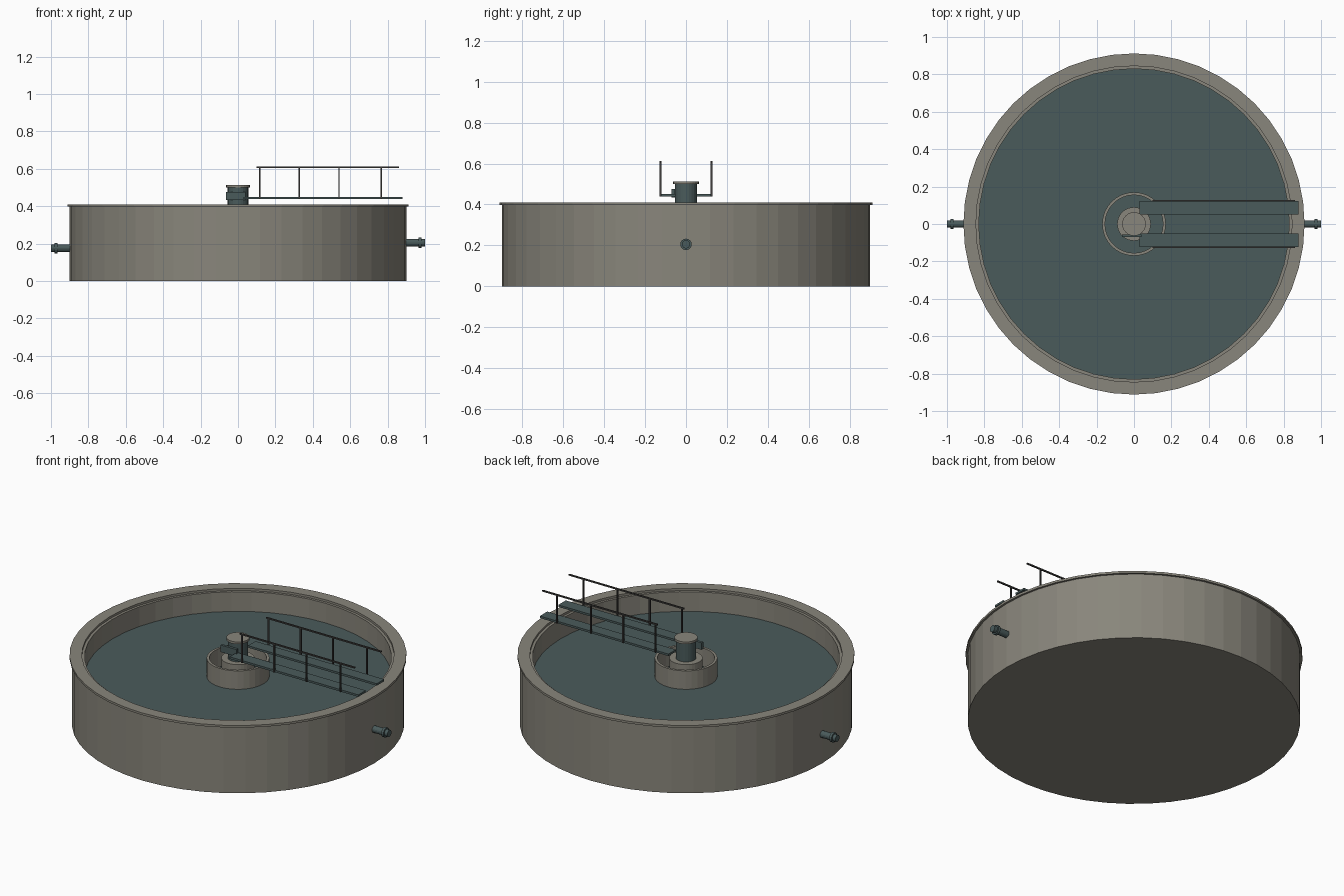
import bpy, bmesh, math
from mathutils import Matrix

if "Cube" in bpy.data.objects:
    bpy.data.objects.remove(bpy.data.objects["Cube"])


def material(name, rgb):
    m = bpy.data.materials.new(name)
    m.diffuse_color = (*rgb, 1)
    m.use_nodes = True
    m.node_tree.nodes["Principled BSDF"].inputs["Base Color"].default_value = m.diffuse_color
    return m


CONCRETE = material("concrete", (0.25, 0.238, 0.2))
TEAL = material("teal", (0.068, 0.104, 0.105))
DARK = material("dark_metal", (0.05, 0.048, 0.045))


def finish(bm, name, mat):
    bmesh.ops.recalc_face_normals(bm, faces=bm.faces)
    me = bpy.data.meshes.new(name)
    bm.to_mesh(me)
    bm.free()
    me.materials.append(mat)
    ob = bpy.data.objects.new(name, me)
    bpy.context.collection.objects.link(ob)
    return ob


def lathe(name, profile, mat, n=48, closed=False, matrix=Matrix()):
    """Revolve an (r, z) profile about z; open profiles get capped ends."""
    bm = bmesh.new()
    rings = [[bm.verts.new((r * math.cos(a), r * math.sin(a), z))
              for a in (2 * math.pi * i / n for i in range(n))]
             for r, z in profile]
    pairs = list(zip(rings, rings[1:]))
    if closed:
        pairs.append((rings[-1], rings[0]))
    else:
        bm.faces.new(rings[0])
        bm.faces.new(rings[-1])
    for a, b in pairs:
        for i in range(n):
            j = (i + 1) % n
            bm.faces.new((a[i], a[j], b[j], b[i]))
    bm.transform(matrix)
    return finish(bm, name, mat)


def box(name, x, y, z, mat):
    """Box from (min, max) ranges."""
    bm = bmesh.new()
    bmesh.ops.create_cube(bm, size=1)
    for v in bm.verts:
        v.co = [lo + (c + 0.5) * (hi - lo) for c, (lo, hi) in zip(v.co, (x, y, z))]
    return finish(bm, name, mat)


# Basin with overhanging rim and a small inner step
lathe("tank", [(0.9, 0), (0.9, 0.397), (0.912, 0.397), (0.912, 0.41),
               (0.845, 0.41), (0.845, 0.397), (0.83, 0.397), (0.83, 0.05)], CONCRETE)
lathe("water", [(0.83, 0.26), (0.83, 0.28)], TEAL)

# Central well, column and drive
lathe("centre_well", [(0.17, 0.25), (0.17, 0.39), (0.155, 0.39), (0.155, 0.25)],
      CONCRETE, 32, closed=True)
lathe("centre_column", [(0.09, 0.05), (0.09, 0.39)], CONCRETE, 32)
lathe("drive_housing", [(0.055, 0.39), (0.055, 0.5)], TEAL, 24)
lathe("drive_cap", [(0.063, 0.5), (0.063, 0.513)], CONCRETE, 24)
box("control_plate", (-0.065, 0.04), (-0.07, -0.055), (0.433, 0.475), TEAL)

# Walkway planks and railings on both sides
for side, s in (("left", 1), ("right", -1)):
    def span(a, b):
        return sorted((s * a, s * b))
    box(f"walkway_plank_{side}", (0.03, 0.88), span(0.052, 0.122), (0.438, 0.45), TEAL)
    box(f"top_rail_{side}", (0.1, 0.86), span(0.121, 0.129), (0.604, 0.612), DARK)
    for i, x in enumerate((0.115, 0.327, 0.54, 0.765)):
        box(f"rail_post_{side}_{i}", (x - 0.004, x + 0.004), span(0.121, 0.129),
            (0.438, 0.608), DARK)

# Inlet and outlet pipes with flanges
for name, s, z in (("inlet_pipe", -1, 0.175), ("outlet_pipe", 1, 0.205)):
    m = Matrix.Translation((0, 0, z)) @ Matrix.Rotation(s * math.pi / 2, 4, 'Y')
    lathe(name, [(0.02, 0.88), (0.02, 0.965), (0.028, 0.965), (0.028, 0.98),
                 (0.02, 0.98), (0.02, 1.0)], TEAL, 16, matrix=m)
